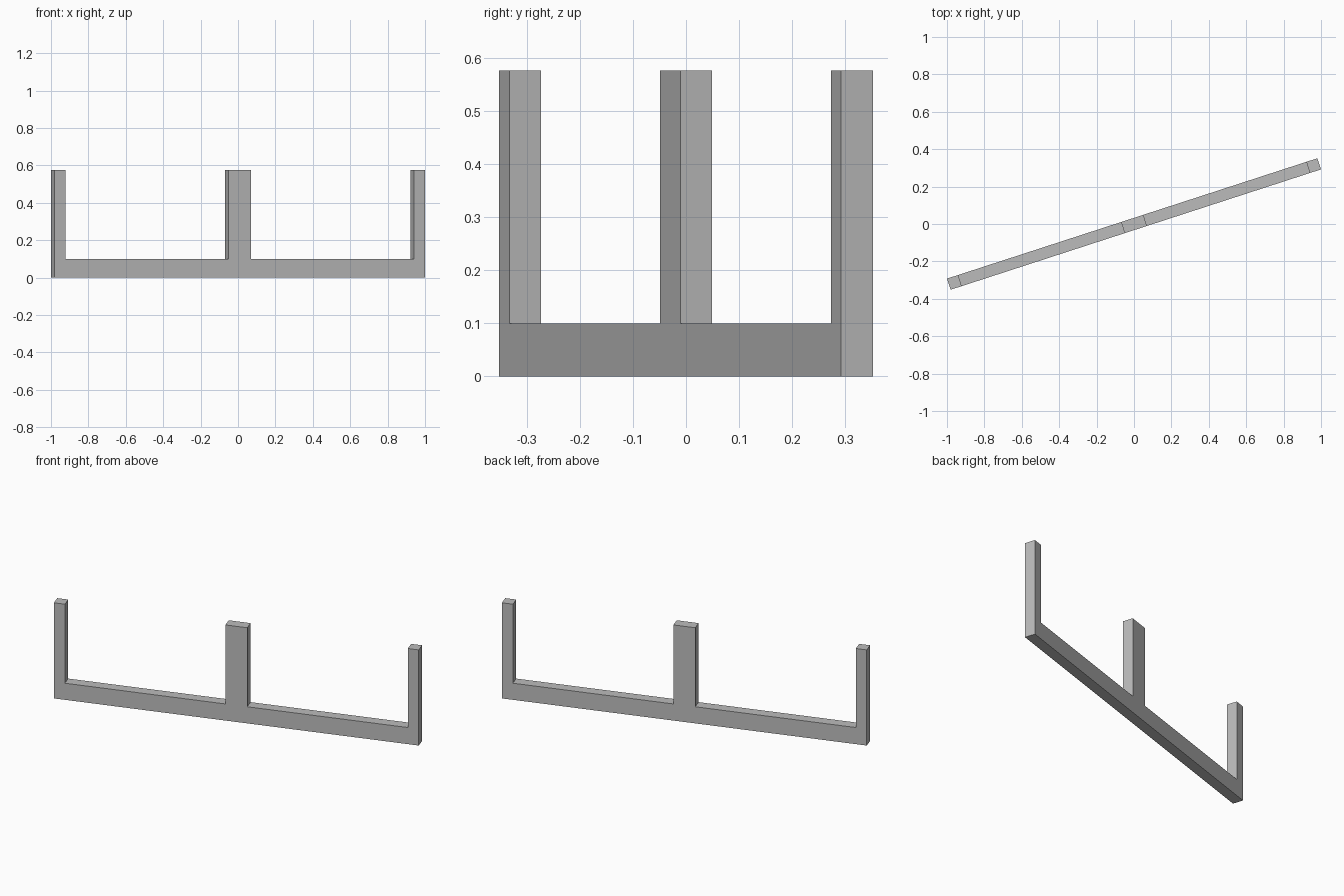
import bpy
import bmesh
import math
from mathutils import Matrix

cube = bpy.data.objects.get("Cube")
if cube:
    bpy.data.objects.remove(cube, do_unlink=True)

ANGLE = math.radians(18)
THICK = 0.0625
LENGTH = (2 - THICK * math.sin(ANGLE)) / math.cos(ANGLE)
RAIL_TOP, POST_TOP = 0.1, 0.576
END_WIDTH, MID_WIDTH = 0.0625, 0.125

grey = bpy.data.materials.new("plain grey")
grey.use_nodes = True
colour = (0.5, 0.5, 0.5, 1)
grey.diffuse_color = colour
grey.node_tree.nodes["Principled BSDF"].inputs["Base Color"].default_value = colour

# Right half of the three-post outline, then its mirror image
half = LENGTH / 2
right = [(half, 0), (half, POST_TOP), (half - END_WIDTH, POST_TOP),
         (half - END_WIDTH, RAIL_TOP), (MID_WIDTH / 2, RAIL_TOP),
         (MID_WIDTH / 2, POST_TOP)]
outline = right + [(-x, z) for x, z in reversed(right)]

# Extrude the outline to the frame thickness and turn it about z
bm = bmesh.new()
face = bm.faces.new([bm.verts.new((x, -THICK / 2, z)) for x, z in outline])
extruded = bmesh.ops.extrude_face_region(bm, geom=[face], use_keep_orig=True)
moved = [v for v in extruded["geom"] if isinstance(v, bmesh.types.BMVert)]
bmesh.ops.translate(bm, verts=moved, vec=(0, THICK, 0))
bmesh.ops.recalc_face_normals(bm, faces=bm.faces)
bmesh.ops.transform(bm, matrix=Matrix.Rotation(ANGLE, 4, "Z"), verts=bm.verts)

mesh = bpy.data.meshes.new("three_post_frame")
bm.to_mesh(mesh)
bm.free()
mesh.materials.append(grey)
frame = bpy.data.objects.new("three_post_frame", mesh)
bpy.context.collection.objects.link(frame)
